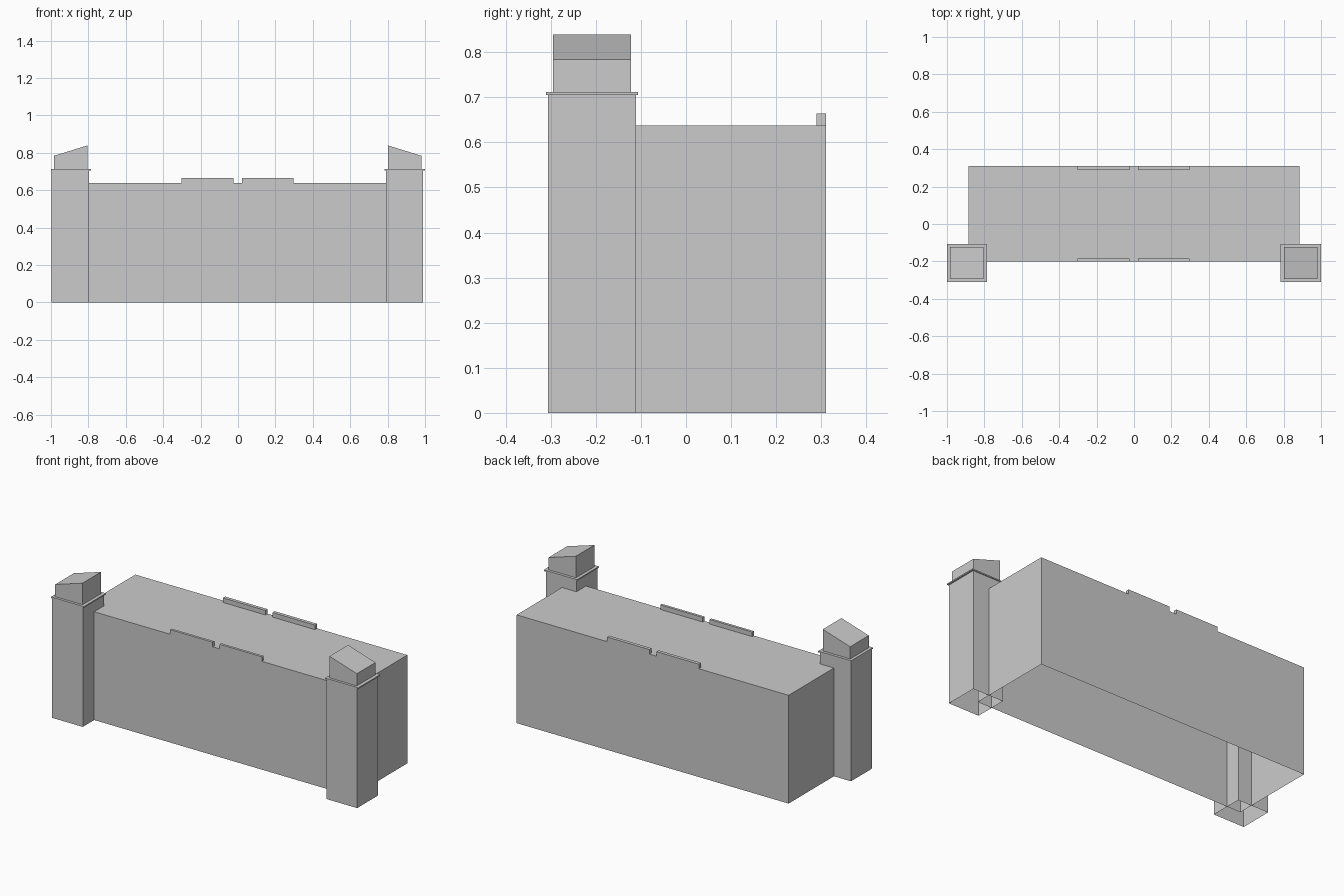
import bpy
import bmesh

if "Cube" in bpy.data.objects:
    bpy.data.objects.remove(bpy.data.objects["Cube"])


def block(name, x, y, z, open_bottom=False, top_right=None):
    """Box from ranges; top_right gives the +x top edge its own height."""
    zr = z[1] if top_right is None else top_right
    bm = bmesh.new()
    profile = [(x[0], z[0]), (x[1], z[0]), (x[1], zr), (x[0], z[1])]
    front = bm.faces.new([bm.verts.new((px, y[0], pz)) for px, pz in profile])
    res = bmesh.ops.extrude_face_region(bm, geom=[front], use_keep_orig=True)
    moved = [v for v in res["geom"] if isinstance(v, bmesh.types.BMVert)]
    bmesh.ops.translate(bm, verts=moved, vec=(0, y[1] - y[0], 0))
    bmesh.ops.recalc_face_normals(bm, faces=bm.faces[:])
    if open_bottom:
        low = [f for f in bm.faces if all(abs(v.co.z - z[0]) < 1e-6 for v in f.verts)]
        bmesh.ops.delete(bm, geom=low, context='FACES_ONLY')
    mesh = bpy.data.meshes.new(name)
    bm.to_mesh(mesh)
    bm.free()
    obj = bpy.data.objects.new(name, mesh)
    bpy.context.collection.objects.link(obj)
    return obj


ROOF = 0.637

# Main hall, hollow underneath
block("main_hall", (-0.885, 0.885), (-0.2, 0.31), (0, ROOF), open_bottom=True)

# Low parapets on the front and back roof edges
for side, y in (("front", (-0.2, -0.185)), ("back", (0.29, 0.31))):
    for end, x in (("left", (-0.301, -0.025)), ("right", (0.021, 0.297))):
        block(f"parapet_{side}_{end}", x, y, (ROOF, 0.664), open_bottom=True)

# Corner towers: hollow shaft, thin cornice, cap sloping down outwards
towers = (
    ("left", (-0.996, -0.796), (-1.0, -0.786), (-0.983, -0.805), 0.784, 0.839),
    ("right", (0.791, 0.99), (0.784, 1.0), (0.802, 0.98), 0.839, 0.784),
)
for side, shaft, cornice, cap, z_left, z_right in towers:
    block(f"tower_shaft_{side}", shaft, (-0.306, -0.111), (0, 0.705), open_bottom=True)
    block(f"tower_cornice_{side}", cornice, (-0.31, -0.106), (0.705, 0.712))
    block(f"tower_cap_{side}", cap, (-0.295, -0.122), (0.712, z_left),
          open_bottom=True, top_right=z_right)
